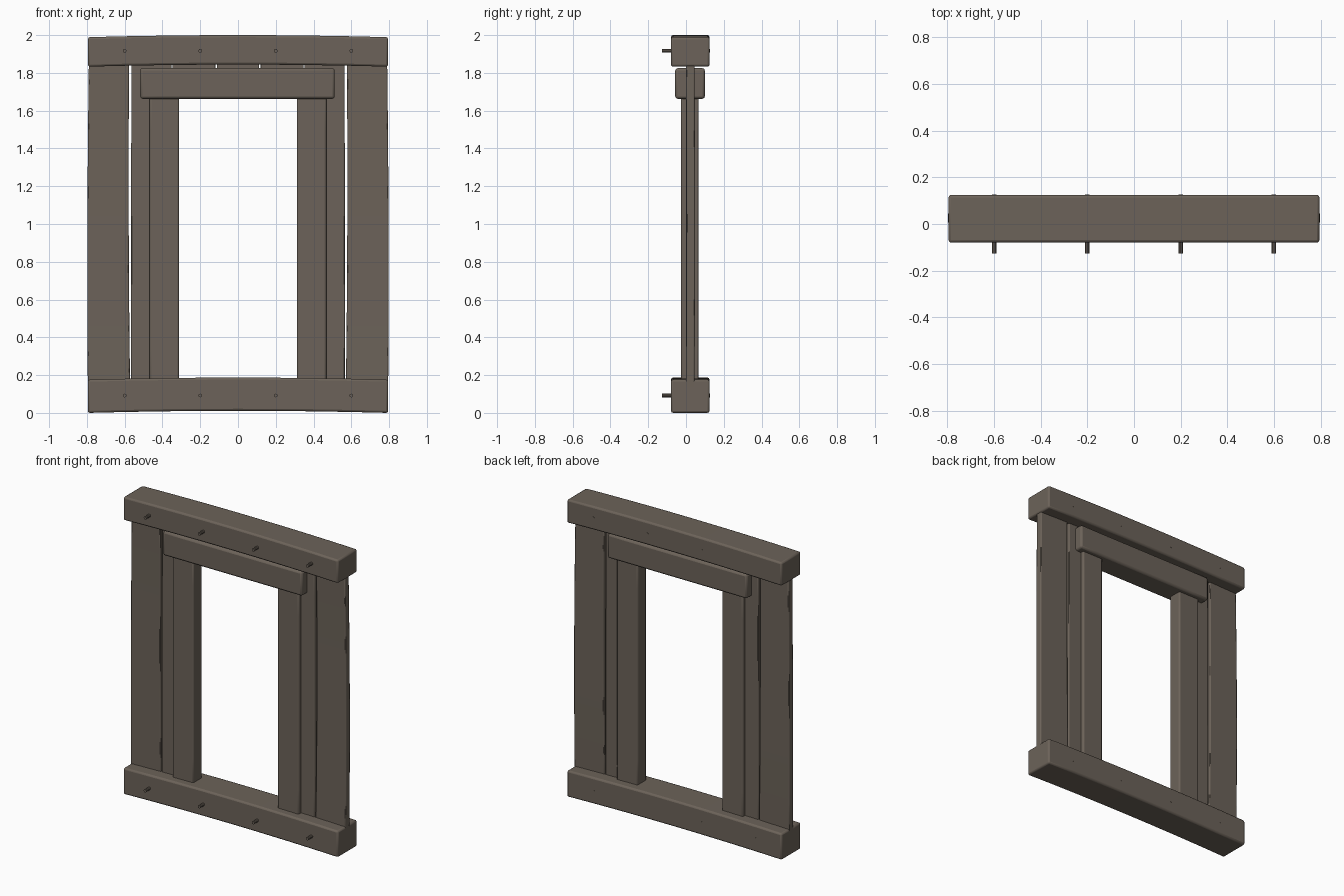
import bpy, bmesh, math
from mathutils import Vector, Matrix

if "Cube" in bpy.data.objects:
    bpy.data.objects.remove(bpy.data.objects["Cube"])


def material(name, rgb):
    m = bpy.data.materials.new(name)
    m.diffuse_color = (*rgb, 1)
    m.use_nodes = True
    m.node_tree.nodes["Principled BSDF"].inputs["Base Color"].default_value = m.diffuse_color
    return m


wood = material("weathered wood", (0.150, 0.124, 0.100))


def finish(name, bm, bevel=0):
    bmesh.ops.recalc_face_normals(bm, faces=bm.faces)
    me = bpy.data.meshes.new(name)
    bm.to_mesh(me)
    bm.free()
    ob = bpy.data.objects.new(name, me)
    bpy.context.collection.objects.link(ob)
    me.materials.append(wood)
    if bevel:
        b = ob.modifiers.new("worn edges", 'BEVEL')
        b.width = bevel
        b.segments = 2
        b.limit_method = 'ANGLE'
        b.angle_limit = math.radians(40)
    bpy.ops.object.select_all(action='DESELECT')
    ob.select_set(True)
    bpy.context.view_layer.objects.active = ob
    bpy.ops.object.shade_smooth_by_angle(angle=math.radians(35))
    return ob


def timber(name, x, y, z, bevel, bow=(0, 0, 0), taper=0):
    """Box between x, y, z ranges; bow shifts the middle of its long axis."""
    lo, hi = Vector((x[0], y[0], z[0])), Vector((x[1], y[1], z[1]))
    size, mid = hi - lo, (hi + lo) / 2
    axis = max(range(3), key=lambda i: size[i])
    bm = bmesh.new()
    bmesh.ops.create_cube(bm, size=1)
    normal = Vector([float(i == axis) for i in range(3)])
    for k in range(1, 8):
        bmesh.ops.bisect_plane(bm, geom=bm.verts[:] + bm.edges[:] + bm.faces[:],
                               plane_co=normal * (k / 8 - 0.5), plane_no=normal)
    for v in bm.verts:
        t = v.co[axis] * 2
        p = Vector([mid[i] + v.co[i] * size[i] for i in range(3)])
        p += Vector(bow) * (1 - t * t)
        if axis == 2:
            p.x -= (p.x - mid.x) * taper * (t + 1) / 2
        v.co = p
    return finish(name, bm, bevel)


# heavy top and bottom beams
timber("top_beam", (-0.795, 0.795), (-0.08, 0.125), (1.833, 1.989), 0.011, (0, 0, 0.011))
timber("bottom_beam", (-0.795, 0.795), (-0.08, 0.125), (0.0, 0.176), 0.011, (0, 0, 0.011))

# wall planks on both sides of the opening
for s, side in ((-1, "left"), (1, "right")):
    timber(side + "_outer_plank", sorted((s * 0.571, s * 0.795)), (0.0, 0.045), (0.13, 1.88),
           0.006, (s * 0.005, 0.003, 0), 0.05)
    timber(side + "_inner_plank", sorted((s * 0.35, s * 0.566)), (0.0, 0.045), (0.13, 1.88),
           0.006, (s * 0.001, 0, 0), 0.02)

    # door posts
    timber(side + "_door_post", sorted((s * 0.312, s * 0.468)), (-0.027, 0.067), (0.15, 1.69),
           0.009)

# short planks above the opening
for i, (a, b) in enumerate(((-0.347, -0.118), (-0.112, 0.112), (0.118, 0.347))):
    timber("short_plank_%d" % (i + 1), (a, b), (0.0, 0.045), (1.69, 1.88), 0.005)

# lintel
timber("door_lintel", (-0.518, 0.512), (-0.057, 0.1), (1.663, 1.825), 0.013)

# pegs through both beams
for z, level in ((0.092, "bottom"), (1.917, "top")):
    for i, x in enumerate((-0.6, -0.2, 0.2, 0.6)):
        bm = bmesh.new()
        bmesh.ops.create_cone(bm, cap_ends=True, segments=10, radius1=0.01, radius2=0.01, depth=0.252,
                              matrix=Matrix.Translation((x, 0, z)) @ Matrix.Rotation(math.pi / 2, 4, 'X'))
        finish("%s_peg_%d" % (level, i + 1), bm)
